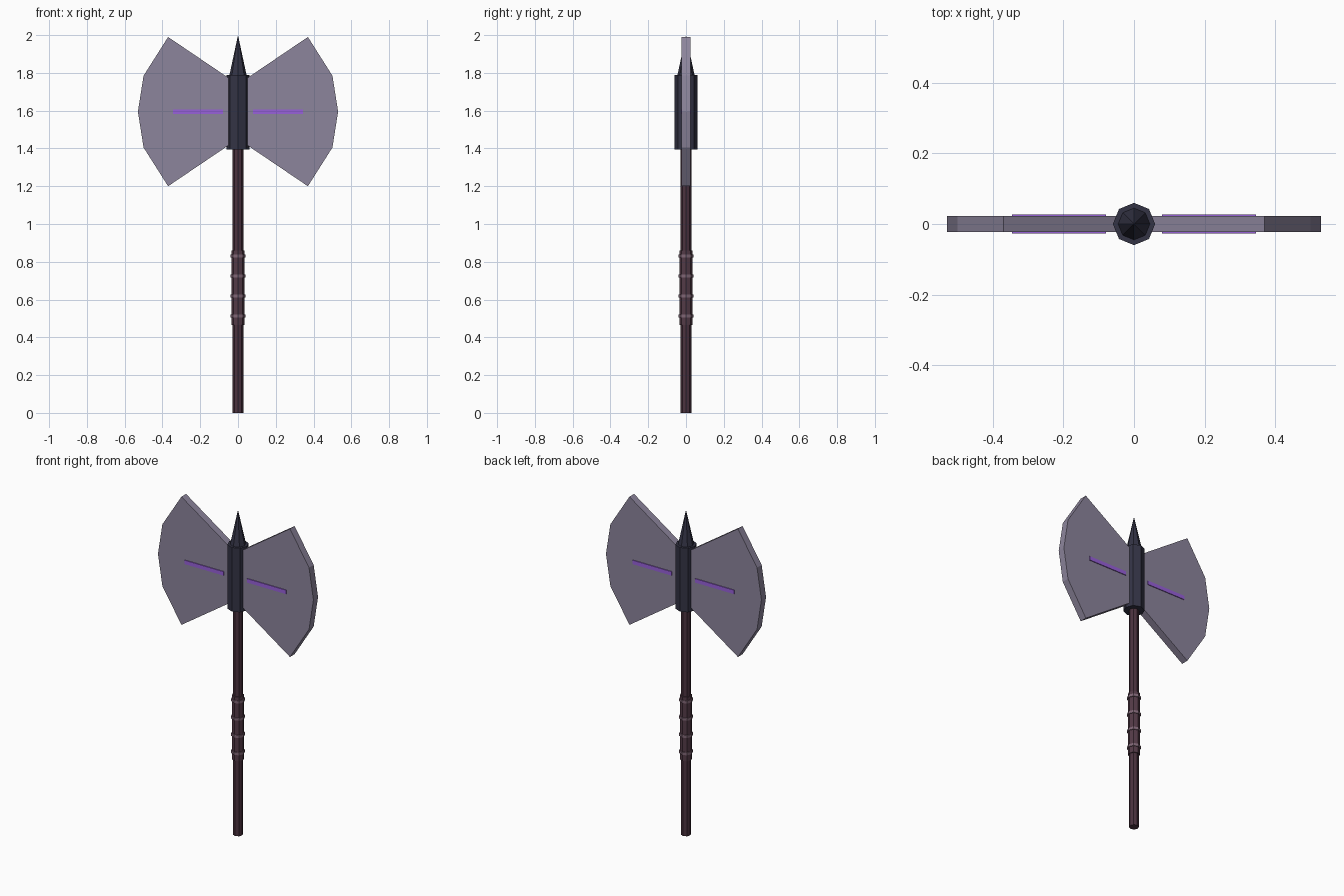
import bpy, bmesh, math
from mathutils import Matrix

if "Cube" in bpy.data.objects:
    bpy.data.objects.remove(bpy.data.objects["Cube"])


def material(name, r, g, b):
    lin = lambda c: c / 12.92 if c <= 0.04045 else ((c + 0.055) / 1.055) ** 2.4
    m = bpy.data.materials.new(name)
    m.diffuse_color = (lin(r), lin(g), lin(b), 1)
    m.use_nodes = True
    m.node_tree.nodes["Principled BSDF"].inputs["Base Color"].default_value = m.diffuse_color
    return m


STEEL = material("blade steel", 0.55, 0.52, 0.61)
IRON = material("dark iron", 0.20, 0.20, 0.27)
WOOD = material("dark wood", 0.30, 0.20, 0.25)
LEATHER = material("grip leather", 0.33, 0.23, 0.28)
BAND = material("grip band", 0.50, 0.40, 0.46)
GLOW = material("purple inlay", 0.60, 0.38, 0.86)


def finish(name, bm, mat):
    bmesh.ops.recalc_face_normals(bm, faces=bm.faces)
    me = bpy.data.meshes.new(name)
    bm.to_mesh(me)
    bm.free()
    me.materials.append(mat)
    ob = bpy.data.objects.new(name, me)
    bpy.context.collection.objects.link(ob)
    return ob


def post(name, r1, r2, z0, z1, mat):
    """Eight-sided post or cone with corners on the x and y axes."""
    bm = bmesh.new()
    bmesh.ops.create_cone(bm, cap_ends=True, segments=8, radius1=r1, radius2=r2,
                          depth=z1 - z0, matrix=Matrix.Translation((0, 0, (z0 + z1) / 2)))
    return finish(name, bm, mat)


def plate(name, outline, y0, y1, mat):
    """Outline in x, z extruded from y0 to y1."""
    bm = bmesh.new()
    face = bm.faces.new([bm.verts.new((x, y0, z)) for x, z in outline])
    ext = bmesh.ops.extrude_face_region(bm, geom=[face])
    verts = [v for v in ext["geom"] if isinstance(v, bmesh.types.BMVert)]
    bmesh.ops.translate(bm, verts=verts, vec=(0, y1 - y0, 0))
    return finish(name, bm, mat)


# Shaft, wrapped grip and its bands
post("shaft", 0.028, 0.028, 0, 1.42, WOOD)
post("grip", 0.034, 0.034, 0.465, 0.86, LEATHER)
for i in range(4):
    z = 0.512 + i * 0.1065
    post(f"grip_band_{i + 1}", 0.039, 0.039, z - 0.008, z + 0.008, BAND)

# Head socket and top spike
post("head_socket", 0.06, 0.06, 1.395, 1.79, IRON)
post("top_spike", 0.045, 0, 1.79, 2.0, IRON)

# Twin blades with an inlay strip on each face
MID = 1.595
half = [(0.03, 0.165), (0.37, 0.395), (0.50, 0.19), (0.53, 0)]
profile = half + [(x, -z) for x, z in half[-2::-1]]
for side, s in (("left", -1), ("right", 1)):
    plate(f"blade_{side}", [(s * x, MID + z) for x, z in profile], -0.0225, 0.0225, STEEL)
    strip = [(s * x, MID + z) for x, z in
             ((0.08, -0.012), (0.345, -0.012), (0.345, 0.012), (0.08, 0.012))]
    for face, f in (("front", -1), ("back", 1)):
        plate(f"inlay_{side}_{face}", strip, f * 0.0205, f * 0.0275, GLOW)
